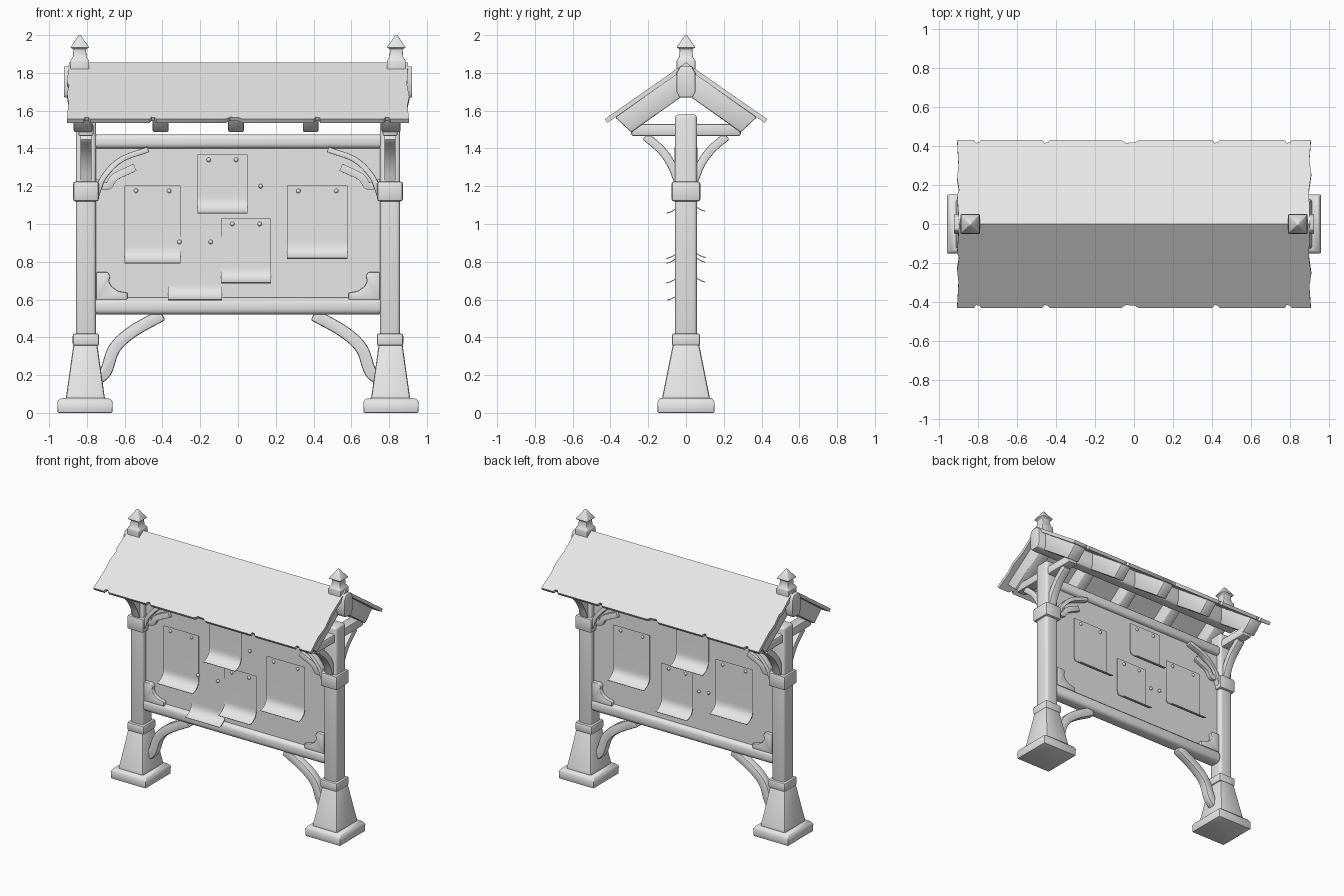
import bpy, bmesh, math
from mathutils import Vector

if "Cube" in bpy.data.objects:
    bpy.data.objects.remove(bpy.data.objects["Cube"], do_unlink=True)

grey = bpy.data.materials.new("plain_grey")
grey.use_nodes = True
grey.diffuse_color = (0.8, 0.8, 0.8, 1)
grey.node_tree.nodes["Principled BSDF"].inputs["Base Color"].default_value = (0.8, 0.8, 0.8, 1)


def finish(name, bm, bevel=0.0, segments=2):
    """Bevel the hard edges, smooth the rest and link the object."""
    bmesh.ops.recalc_face_normals(bm, faces=bm.faces)
    if bevel:
        hard = [e for e in bm.edges if len(e.link_faces) == 2 and e.calc_face_angle() > 0.6]
        bmesh.ops.bevel(bm, geom=hard, offset=bevel, segments=segments,
                        profile=0.5, affect='EDGES', clamp_overlap=True)
    mesh = bpy.data.meshes.new(name)
    bm.to_mesh(mesh)
    bm.free()
    mesh.materials.append(grey)
    obj = bpy.data.objects.new(name, mesh)
    bpy.context.collection.objects.link(obj)
    bpy.ops.object.select_all(action='DESELECT')
    obj.select_set(True)
    bpy.context.view_layer.objects.active = obj
    bpy.ops.object.shade_smooth_by_angle(angle=math.radians(40))
    return obj


def box(name, lo, hi, bevel=0.01, segments=2):
    bm = bmesh.new()
    bmesh.ops.create_cube(bm, size=1)
    for v in bm.verts:
        v.co = [l + (c + 0.5) * (h - l) for c, l, h in zip(v.co, lo, hi)]
    return finish(name, bm, bevel, segments)


def prism(name, points, start, end, place, bevel=0.0):
    """Extrude a 2D outline; place(u, v, depth) gives the 3D position."""
    bm = bmesh.new()
    a = [bm.verts.new(place(u, v, start)) for u, v in points]
    b = [bm.verts.new(place(u, v, end)) for u, v in points]
    bm.faces.new(a)
    bm.faces.new(b[::-1])
    n = len(points)
    for i in range(n):
        j = (i + 1) % n
        bm.faces.new((a[i], a[j], b[j], b[i]))
    return finish(name, bm, bevel)


def stack(name, cx, rings, bevel=0.0):
    """Square tower from (half width, half depth, height) rings."""
    bm = bmesh.new()
    last = None
    for hx, hy, z in rings:
        ring = [bm.verts.new((cx + sx * hx, sy * hy, z))
                for sx, sy in ((-1, -1), (1, -1), (1, 1), (-1, 1))]
        if last:
            for i in range(4):
                j = (i + 1) % 4
                bm.faces.new((last[i], last[j], ring[j], ring[i]))
        else:
            bm.faces.new(ring)
        last = ring
    bm.faces.new(last)
    return finish(name, bm, bevel)


def ribbon(path, width, steps=5):
    """Outline of a band of given width along a smoothed path."""
    p = [Vector(q) for q in path]
    p = [2 * p[0] - p[1]] + p + [2 * p[-1] - p[-2]]
    line = []
    for a, b, c, d in zip(p, p[1:], p[2:], p[3:]):
        for k in range(steps):
            t = k / steps
            line.append(0.5 * (2 * b + (c - a) * t + (2 * a - 5 * b + 4 * c - d) * t * t
                               + (3 * b - a - 3 * c + d) * t ** 3))
    line.append(p[-2])
    left, right = [], []
    for i, q in enumerate(line):
        d = (line[min(i + 1, len(line) - 1)] - line[max(i - 1, 0)]).normalized()
        n = Vector((-d.y, d.x)) * width / 2
        left.append(q + n)
        right.append(q - n)
    return left + right[::-1]


# Posts, feet, collars, finials and braces, once per side
for s, side in ((-1, "right"), (1, "left")):
    cx = s * 0.805
    xz = lambda u, v, d, s=s: (s * u, d, v)
    yz = lambda u, v, d: (d, u, v)

    box(side + "_post", (cx - 0.053, -0.058, 0.3), (cx + 0.053, 0.058, 1.58), 0.018, 3)
    stack(side + "_foot_slab", s * 0.81, [(0.145, 0.15, 0), (0.147, 0.152, 0.055),
                                         (0.135, 0.14, 0.075), (0.105, 0.13, 0.08)], 0.006)
    stack(side + "_foot_taper", s * 0.808, [(0.105, 0.128, 0.07), (0.1, 0.122, 0.1),
                                           (0.062, 0.068, 0.37)], 0.012)
    box(side + "_lower_collar", (cx - 0.07, -0.075, 0.355), (cx + 0.07, 0.075, 0.42), 0.012)
    box(side + "_upper_collar", (cx - 0.068, -0.076, 1.12), (cx + 0.068, 0.076, 1.225), 0.012)
    stack(side + "_finial", s * 0.838, [(0.05, 0.05, 1.78), (0.05, 0.05, 1.865), (0.036, 0.036, 1.885),
                                       (0.033, 0.033, 1.925), (0.05, 0.05, 1.935),
                                       (0.022, 0.022, 1.975), (0.006, 0.006, 2.0)], 0.004)
    # Cross tie under the roof and its curved struts
    box(side + "_cross_tie", (cx - 0.04, -0.29, 1.465), (cx + 0.04, 0.29, 1.53), 0.012)
    for t, face in ((-1, "front"), (1, "back")):
        strut = ribbon([(t * 0.04, 1.22), (t * 0.075, 1.31), (t * 0.13, 1.39), (t * 0.215, 1.465)], 0.045)
        prism(f"{side}_{face}_strut", strut, cx - 0.03, cx + 0.03, yz, 0.006)
        # Paired arched corner braces on each face of the panel
        arch = ribbon([(0.75, 1.15), (0.71, 1.25), (0.62, 1.34), (0.475, 1.395)], 0.03)
        prism(f"{side}_{face}_arch", arch, t * 0.015, t * 0.06, xz, 0.005)
        inner = ribbon([(0.755, 1.22), (0.69, 1.2), (0.65, 1.25), (0.545, 1.3)], 0.04)
        prism(f"{side}_{face}_inner_arch", inner, t * 0.015, t * 0.045, xz, 0.005)
        corner = [(0.75, 0.6), (0.585, 0.6), (0.585, 0.635), (0.635, 0.645), (0.67, 0.67),
                  (0.685, 0.7), (0.675, 0.725), (0.69, 0.745), (0.75, 0.745)]
        prism(f"{side}_{face}_corner_bracket", corner, t * 0.015, t * 0.048, xz, 0.005)
    knee = ribbon([(0.76, 0.17), (0.7, 0.22), (0.655, 0.34), (0.56, 0.43), (0.4, 0.52)], 0.065)
    prism(side + "_knee_brace", knee, -0.03, 0.03, xz, 0.01)

# Notice panel and rails
box("panel", (-0.77, -0.02, 0.58), (0.77, 0.02, 1.42), 0)
box("bottom_rail", (-0.77, -0.052, 0.52), (0.77, 0.052, 0.61), 0.03, 3)
box("top_rail", (-0.77, -0.05, 1.4), (0.77, 0.05, 1.475), 0.025, 3)

# Ridge beam with tapered ends
ridge = [(-0.035, 1.67), (0.035, 1.67), (0.05, 1.7), (0.05, 1.8), (0.03, 1.835), (-0.03, 1.835),
         (-0.05, 1.8), (-0.05, 1.7)]
prism("ridge_beam", ridge, -0.922, 0.922, lambda u, v, d: (d, u, v), 0.006)

# Roof slopes with chipped eaves, and the rafters below them
run, rise = 0.43, 0.3
for t, face in ((-1, "front"), (1, "back")):
    outline = [(-0.895, 0), (-0.905, 0.35), (-0.895, 0.4), (-0.905, 0.55), (-0.898, 0.7), (-0.905, 1)]
    for x in (-0.8, -0.45, -0.02, 0.42, 0.79):
        w = 0.045 if abs(x) < 0.1 else 0.018
        outline += [(x - w, 1), (x - w / 2, 0.965), (x + w / 2, 0.97), (x + w, 1)]
    outline += [(0.905, 1), (0.897, 0.75), (0.907, 0.6), (0.895, 0.4), (0.9, 0)]
    prism(face + "_roof", outline, 0, 0.024,
          lambda u, v, d, t=t: (u, t * (v * run - d * 0.57), 1.855 - v * rise - d * 0.82))
    rafter = [(0, 1.83), (0.375, 1.565), (0.29, 1.485), (0, 1.69)]
    for x in (-0.82, -0.41, -0.01, 0.385, 0.81):
        w = 0.05 if abs(x) > 0.6 else 0.042
        prism(face + "_rafter", rafter, x - w, x + w, lambda u, v, d, t=t: (d, t * u, v), 0.008)

# Curled notices: (left, right, top, bottom) as seen by a viewer of that face
front_notices = [(-0.6, -0.305, 1.2, 0.79), (-0.215, 0.05, 1.365, 1.055),
                 (-0.09, 0.175, 1.025, 0.685), (0.26, 0.58, 1.2, 0.815), (-0.37, -0.085, 0.93, 0.595)]
back_notices = [(-0.58, -0.28, 1.21, 0.82), (-0.06, 0.21, 1.36, 1.065),
                (-0.18, 0.08, 1.03, 0.69), (0.27, 0.58, 1.18, 0.795)]


def pin(name, u, z, t):
    bm = bmesh.new()
    bmesh.ops.create_uvsphere(bm, u_segments=10, v_segments=6, radius=0.012)
    bmesh.ops.translate(bm, vec=(-t * u, t * 0.032, z), verts=bm.verts)
    finish(name, bm)


for t, face, notices in ((-1, "front", front_notices), (1, "back", back_notices)):
    for i, (a, b, top, bottom) in enumerate(notices):
        base = 0.024 if i == 4 else 0.029
        profile = [(base, top)]
        for k in range(9):
            f = k / 8
            profile.append((base + 0.073 * f ** 2.6, bottom + 0.09 * (1 - f) ** 1.25))
        sheet = profile + [(y + 0.003, z + 0.004) for y, z in profile[::-1]]
        prism(face + "_notice", sheet, -t * a, -t * b, lambda u, v, d, t=t: (d, t * u, v))
        for u in (a + 0.06, b - 0.06):
            pin(face + "_pin", u, top - 0.025, t)
pin("front_spare_pin", 0.12, 1.2, -1)
pin("back_spare_pin", 0.13, 0.9, 1)
pin("back_spare_pin", 0.21, 0.91, 1)
